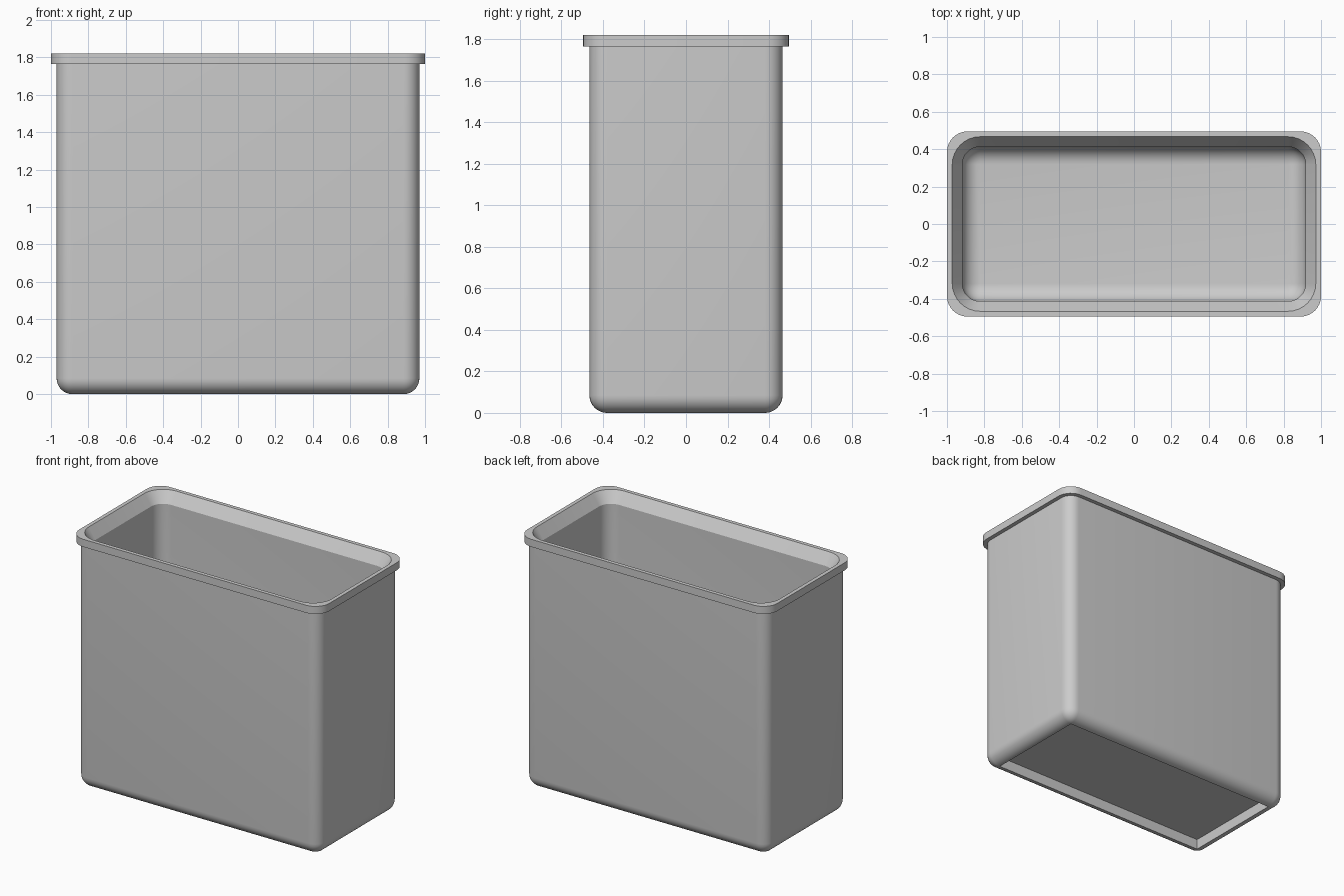
import bpy
import bmesh
from math import cos, sin, pi, radians

if "Cube" in bpy.data.objects:
    bpy.data.objects.remove(bpy.data.objects["Cube"], do_unlink=True)

CORNER_STEPS = 8
FILLET_STEPS = 8

grey = bpy.data.materials.new("plain_grey")
grey.use_nodes = True
grey.diffuse_color = (0.6, 0.6, 0.6, 1)
grey.node_tree.nodes["Principled BSDF"].inputs["Base Color"].default_value = (0.6, 0.6, 0.6, 1)


def add_ring(bm, hx, hy, r, z):
    """Rounded rectangle of half sizes hx, hy and corner radius r."""
    verts = []
    for i, (sx, sy) in enumerate([(1, 1), (-1, 1), (-1, -1), (1, -1)]):
        for k in range(CORNER_STEPS + 1):
            a = (i + k / CORNER_STEPS) * pi / 2
            verts.append(bm.verts.new((sx * (hx - r) + r * cos(a),
                                       sy * (hy - r) + r * sin(a), z)))
    return verts


def fillet(hx, hy, r, z):
    """Rings of a quarter-round from the floor at z up to the wall."""
    out = []
    for k in range(FILLET_STEPS + 1):
        a = k / FILLET_STEPS * pi / 2
        d = r * (1 - sin(a))
        out.append((hx - d, hy - d, r - d, z + r * (1 - cos(a))))
    return out


def build(name, profile):
    bm = bmesh.new()
    rings = [add_ring(bm, *p) for p in profile]
    n = len(rings[0])
    for a, b in zip(rings, rings[1:]):
        for i in range(n):
            j = (i + 1) % n
            bm.faces.new((a[i], a[j], b[j], b[i]))
    bm.faces.new(rings[0])
    bm.faces.new(rings[-1])
    bmesh.ops.remove_doubles(bm, verts=bm.verts, dist=1e-5)
    bmesh.ops.dissolve_degenerate(bm, edges=bm.edges, dist=1e-5)
    bmesh.ops.recalc_face_normals(bm, faces=bm.faces)
    mesh = bpy.data.meshes.new(name)
    bm.to_mesh(mesh)
    bm.free()
    mesh.materials.append(grey)
    obj = bpy.data.objects.new(name, mesh)
    bpy.context.collection.objects.link(obj)
    bpy.context.view_layer.objects.active = obj
    obj.select_set(True)
    bpy.ops.object.shade_smooth_by_angle(angle=radians(30))
    obj.select_set(False)
    return obj


# Section of the bin, from the base recess, up the outside, down the inside
R = 0.085
outside = fillet(0.97, 0.465, R, 0)
recess = [(0.97 - R, 0.465 - R, 0, 0.075)]
rim = [
    (0.97, 0.465, R, 1.765),
    (1.0, 0.495, 0.11, 1.765),
    (1.0, 0.495, 0.11, 1.82),
    (0.972, 0.467, 0.15, 1.82),
    (0.918, 0.413, 0.095, 1.74),
]
inside = fillet(0.918, 0.413, 0.095, 0.09)[::-1]

build("bin_body", recess + outside + rim + inside)
